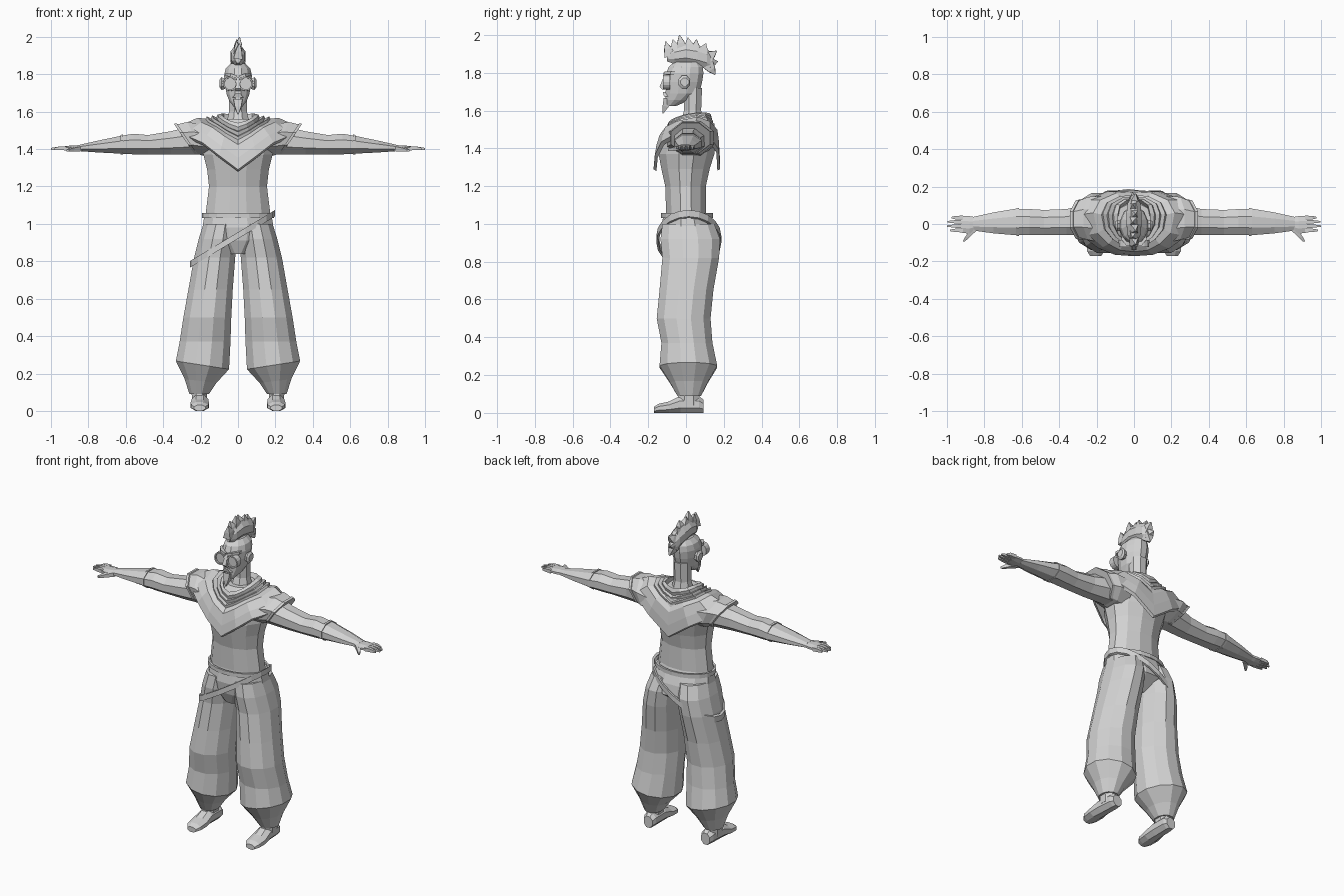
import bpy, bmesh, math
from mathutils import Vector

grey = bpy.data.materials.new("plain grey")
grey.diffuse_color = (0.65, 0.65, 0.65, 1)


def finish(name, bm):
    bmesh.ops.recalc_face_normals(bm, faces=bm.faces)
    me = bpy.data.meshes.new(name)
    bm.to_mesh(me)
    bm.free()
    me.materials.append(grey)
    ob = bpy.data.objects.new(name, me)
    bpy.context.collection.objects.link(ob)
    return ob


def skin(name, rows, loop=False, cap=True):
    """Join rows of points into a tube."""
    bm = bmesh.new()
    vs = [[bm.verts.new(p) for p in r] for r in rows]
    n = len(vs[0])
    for k in range(len(vs) if loop else len(vs) - 1):
        a, b = vs[k], vs[(k + 1) % len(vs)]
        for i in range(n):
            bm.faces.new((a[i], a[(i + 1) % n], b[(i + 1) % n], b[i]))
    if cap and not loop:
        bm.faces.new(vs[0])
        bm.faces.new(vs[-1])
    return finish(name, bm)


def loft(name, rings, n=12):
    """Rings of (centre, u, v); flat sides sit exactly on the extents."""
    rows = []
    for c, u, v in rings:
        c, u, v = Vector(c), Vector(u), Vector(v)
        k = 1 / math.cos(math.pi / n)
        an = [(i + 0.5) * math.tau / n for i in range(n)]
        rows.append([c + u * math.cos(a) * k + v * math.sin(a) * k for a in an])
    return skin(name, rows)


def column(name, rings, n=12):
    """Upright loft: z, x min, x max, y min, y max, side slant."""
    return loft(name, [(((a + b) / 2, (c + d) / 2, z), ((b - a) / 2, 0, s),
                        (0, (d - c) / 2, 0)) for z, a, b, c, d, s in rings], n)


def limb(name, s, rings, n=8):
    """Sideways loft: x, y min, y max, z min, z max, lean."""
    return loft(name, [((s * x, (a + b) / 2, (c + d) / 2), (0, (b - a) / 2, 0),
                        (s * l, 0, (d - c) / 2)) for x, a, b, c, d, l in rings], n)


def band(name, c, rx, ry, slope, h, t=0.012, n=20):
    """Flat strap around the body, tilted from side to side."""
    rows = []
    for i in range(n):
        a = math.tau * i / n
        row = []
        for dr, dz in ((0, -h / 2), (t, -h / 2), (t, h / 2), (0, h / 2)):
            x, y = (rx + dr) * math.cos(a), (ry + dr) * math.sin(a)
            row.append((c[0] + x, c[1] + y, c[2] + x * slope + dz))
        rows.append(row)
    return skin(name, rows, loop=True)


def spike(name, base, tip, r, flat=1.0):
    b, t = Vector(base), Vector(tip)
    d = (t - b).normalized()
    u = Vector((1, 0, 0)) if abs(d.x) < 0.8 else Vector((0, 1, 0))
    v = d.cross(u).normalized()
    u = v.cross(d)
    return loft(name, [(b, u * r * flat, v * r), (b.lerp(t, 0.5), u * r * flat * 0.7, v * r * 0.65),
                       (t, u * 0.002, v * 0.002)], 4)


# torso
column("torso", [(1.02, -.17, .17, -.11, .12, 0), (1.06, -.172, .172, -.105, .105, 0),
                 (1.20, -.155, .155, -.11, .105, 0), (1.29, -.165, .165, -.13, .125, 0),
                 (1.37, -.185, .185, -.145, .15, 0), (1.45, -.20, .20, -.12, .16, 0),
                 (1.52, -.17, .17, -.08, .14, 0), (1.56, -.09, .09, -.05, .11, 0)])

# layered shawl: neck edge and rim given for the right half, then mirrored
neck = [(0, -.085, 1.53), (.04, -.075, 1.54), (.07, -.045, 1.555), (.085, 0, 1.57),
        (.085, .05, 1.58), (.075, .095, 1.58), (.04, .12, 1.575), (0, .125, 1.57)]
rim = [(0, -.172, 1.29), (.10, -.165, 1.365), (.19, -.13, 1.435), (.285, -.06, 1.475),
       (.325, .04, 1.51), (.27, .125, 1.465), (.14, .175, 1.39), (0, .18, 1.29)]
rows = []
for t, lift in ((0, -.02), (0, .01), (.1, .012), (.13, -.002), (.22, .015), (.25, .002),
                (.34, .018), (.37, .008), (.55, .026), (.8, .016), (1, 0), (.96, -.02)):
    half = [Vector(a).lerp(Vector(b), t) + Vector((0, 0, lift)) for a, b in zip(neck, rim)]
    for p in half:
        p.y += lift * (0.6 if p.y > .04 else -0.6)
    rows.append(half + [Vector((-p.x, p.y, p.z)) for p in half[-2:0:-1]])
skin("shawl", rows, cap=False)

# pelvis, belt and diagonal sash
column("pelvis", [(1.045, -.18, .18, -.12, .13, 0), (.98, -.19, .19, -.13, .155, 0),
                  (.91, -.17, .17, -.12, .165, 0), (.84, -.06, .06, -.09, .07, 0)])
band("belt", (0, .005, 1.045), .18, .125, 0, .025)
band("sash", (-.03, .015, .92), .215, .16, .6, .035)

for s, side in ((1, "left"), (-1, "right")):
    def mx(z, a, b, c, d, k=0):
        return (z, min(s * a, s * b), max(s * a, s * b), c, d, s * k)
    # baggy trouser leg, ankle and shoe
    column(side + "_trouser_leg", [mx(1.0, .0, .185, -.125, .15), mx(.92, .005, .21, -.135, .18),
           mx(.82, .015, .235, -.125, .175), mx(.65, .028, .265, -.14, .145),
           mx(.50, .036, .292, -.155, .13), mx(.37, .04, .312, -.13, .14),
           mx(.245, .048, .332, -.14, .165, .022), mx(.16, .115, .285, -.085, .115, .01),
           mx(.09, .155, .26, -.045, .08)])
    column(side + "_ankle", [mx(.14, .165, .25, -.04, .07), mx(.04, .165, .245, -.045, .075)], 8)
    loft(side + "_shoe", [((s * x, y, h / 2), (w, 0, 0), (0, 0, h / 2)) for x, y, w, h in
         ((.2, .092, .03, .07), (.2, .07, .04, .088), (.203, -.03, .044, .09), (.205, -.09, .05, .06),
          (.205, -.145, .046, .048), (.205, -.17, .03, .032))], 8)

    # sleeve with its cord, arm and cuff
    limb(side + "_sleeve", s, [(.15, -.10, .15, 1.36, 1.53, .03), (.23, -.085, .145, 1.365, 1.545, .04),
                               (.285, -.07, .12, 1.38, 1.53, .05)])
    limb(side + "_sleeve_cord", s, [(.272, -.082, .13, 1.372, 1.538, .055),
                                    (.288, -.08, .128, 1.374, 1.535, .055)])
    limb(side + "_arm", s, [(.22, -.06, .11, 1.37, 1.52, .04), (.36, -.06, .08, 1.37, 1.495, 0),
         (.48, -.06, .075, 1.372, 1.475, 0), (.56, -.06, .08, 1.372, 1.482, 0),
         (.63, -.06, .082, 1.376, 1.47, 0), (.75, -.05, .062, 1.382, 1.445, 0),
         (.86, -.035, .038, 1.39, 1.42, 0)])
    limb(side + "_cuff", s, [(.615, -.064, .085, 1.371, 1.478, 0), (.627, -.064, .085, 1.372, 1.476, 0)])
    # hand and fingers
    limb(side + "_palm", s, [(.84, -.035, .035, 1.392, 1.418, 0), (.88, -.052, .042, 1.388, 1.42, 0),
                             (.925, -.046, .042, 1.392, 1.416, 0)])
    for i, (y, end) in enumerate(((.034, .975), (.012, .998), (-.011, 1.0), (-.034, .985))):
        limb(f"{side}_finger_{i + 1}", s, [(.915, y - .011, y + .011, 1.393, 1.415, 0),
             (.955, y - .009, y + .009, 1.395, 1.414, 0), (end, y - .004, y + .004, 1.396, 1.406, 0)], 4)
    loft(side + "_thumb", [((s * .855, -.03, 1.402), (.02, 0, 0), (0, 0, .013)),
         ((s * .89, -.068, 1.396), (.012, 0, 0), (0, 0, .01)),
         ((s * .91, -.094, 1.392), (.006, 0, 0), (0, 0, .006))], 4)

    # goggle: round rim with a lens, plus the ear
    ring = []
    for i in range(16):
        a = math.tau * i / 16
        ring.append([(s * .042 + r * math.cos(a), y, 1.75 + r * math.sin(a))
                     for r, y in ((.030, -.085), (.040, -.085), (.039, -.122), (.031, -.122))])
    skin(side + "_goggle_rim", ring, loop=True)
    loft(side + "_lens", [((s * .042, y, 1.75), (.032, 0, 0), (0, 0, .032)) for y in (-.09, -.113)], 16)
    limb(side + "_ear", s, [(.062, -.03, .015, 1.725, 1.77, 0), (.088, -.04, .022, 1.715, 1.785, 0),
                            (.098, -.028, .015, 1.73, 1.772, 0)])
    # brow
    loft(side + "_brow", [((s * x, y, z), (0, .012, 0), (0, 0, .008)) for x, y, z in
         ((.006, -.108, 1.785), (.04, -.105, 1.797), (.068, -.07, 1.798))], 4)

# neck and head
column("neck", [(1.52, -.065, .065, -.035, .10, 0), (1.6, -.048, .048, -.01, .08, 0),
                (1.72, -.05, .05, -.015, .085, 0)], 8)
column("head", [(1.625, -.022, .022, -.108, -.05, 0), (1.655, -.045, .045, -.11, .02, 0),
                (1.69, -.06, .06, -.108, .07, 0), (1.75, -.072, .072, -.105, .085, 0),
                (1.795, -.074, .074, -.105, .092, 0), (1.83, -.066, .066, -.092, .09, 0),
                (1.858, -.04, .04, -.06, .07, 0)])
# nose, moustache and pointed beard
column("nose", [(1.785, -.008, .008, -.115, -.09, 0), (1.725, -.013, .013, -.14, -.09, 0),
                (1.71, -.014, .014, -.125, -.09, 0)], 4)
column("moustache", [(1.698, -.012, .012, -.122, -.09, 0), (1.675, -.03, .03, -.117, -.08, 0)], 4)
spike("beard", (0, -.095, 1.66), (0, -.122, 1.585), .024)

# mohawk core with spikes fanned along it
loft("mohawk", [((0, y, z), (w, 0, 0), (0, 0, h)) for y, z, w, h in
     ((-.10, 1.885, .015, .025), (-.06, 1.89, .034, .045), (0, 1.90, .04, .053),
      (.06, 1.89, .04, .055), (.11, 1.875, .034, .055), (.145, 1.85, .015, .04))], 8)
tips = ((-.085, 1.89, -.108, 1.965), (-.05, 1.91, -.07, 1.975), (-.02, 1.92, -.035, 2.0),
        (.02, 1.92, .01, 1.985), (.05, 1.91, .055, 1.975), (.085, 1.9, .105, 1.955),
        (.115, 1.88, .162, 1.915), (.12, 1.85, .168, 1.86), (.12, 1.84, .155, 1.79))
for i, (y, z, ty, tz) in enumerate(tips):
    spike(f"hair_spike_{i + 1}", (0, y, z), (0.008 * (-1) ** i, ty, tz), .03, .8)
